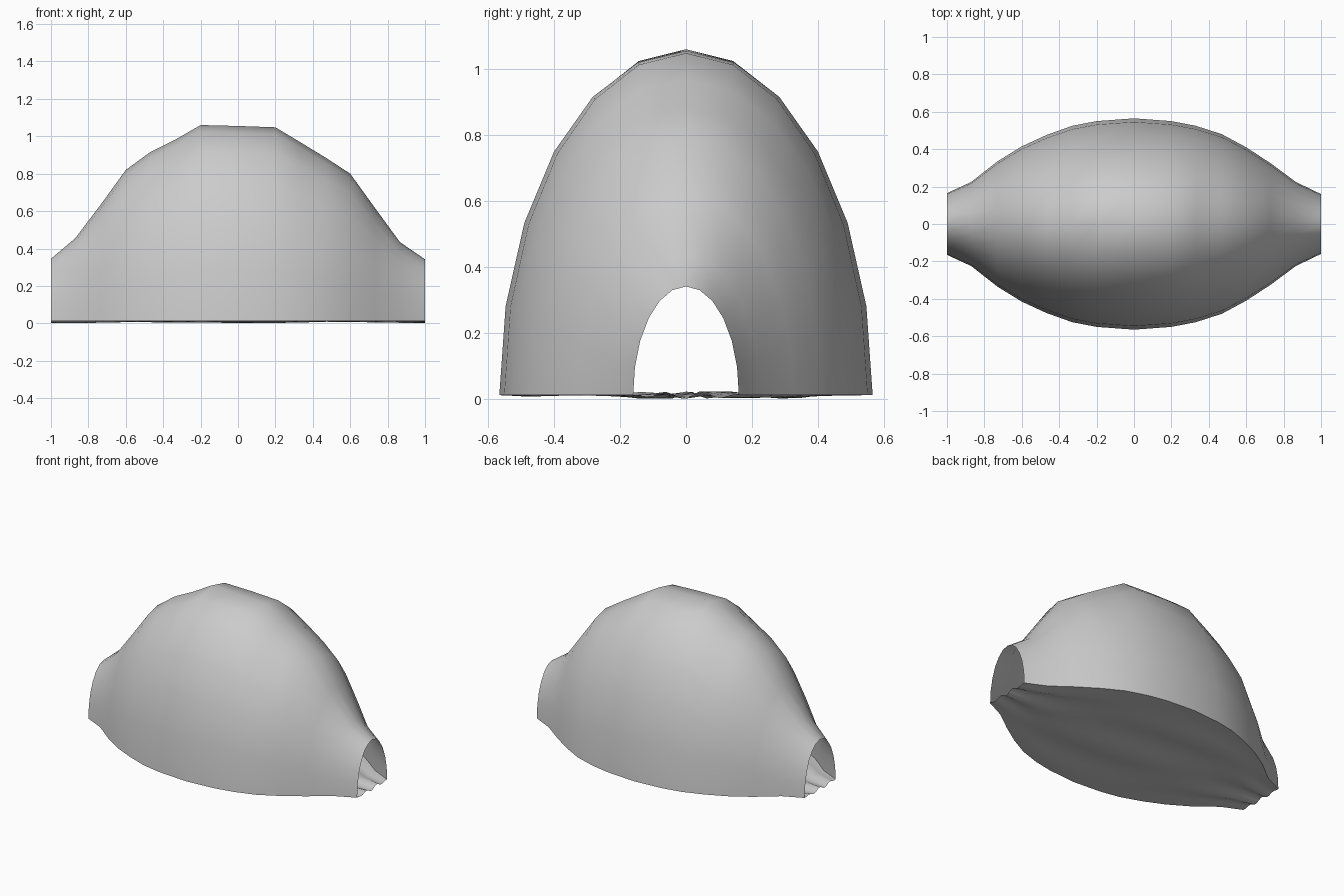
import bpy, bmesh, math

if "Cube" in bpy.data.objects:
    bpy.data.objects.remove(bpy.data.objects["Cube"])

grey = bpy.data.materials.new("plain grey")
grey.use_nodes = True
colour = (0.6, 0.6, 0.6, 1)
grey.diffuse_color = colour
grey.node_tree.nodes["Principled BSDF"].inputs["Base Color"].default_value = colour

# Cross-sections along the length: x, half width, height
SECTIONS = [(-1, .165, .345), (-.87, .225, .455), (-.73, .335, .64), (-.6, .415, .82),
            (-.47, .475, .915), (-.33, .525, .985), (-.2, .55, 1.06), (0, .565, 1.055),
            (.2, .55, 1.048), (.33, .525, .97), (.47, .48, .885), (.6, .41, .8),
            (.73, .325, .62), (.865, .225, .435), (1, .16, .342)]
ARCH_STEPS = 12
FLOOR_STEPS = 16
BASE = 0.013


def skin(name, rows):
    """Join rows of points into a smooth sheet."""
    bm = bmesh.new()
    grid = [[bm.verts.new(p) for p in row] for row in rows]
    for a, b in zip(grid, grid[1:]):
        for i in range(len(a) - 1):
            bm.faces.new((a[i], b[i], b[i + 1], a[i + 1]))
    mesh = bpy.data.meshes.new(name)
    bm.to_mesh(mesh)
    bm.free()
    mesh.materials.append(grey)
    obj = bpy.data.objects.new(name, mesh)
    bpy.context.collection.objects.link(obj)
    bpy.ops.object.select_all(action="DESELECT")
    obj.select_set(True)
    bpy.context.view_layer.objects.active = obj
    bpy.ops.object.shade_smooth_by_angle(angle=math.radians(30))
    return obj


def arch(x, half, height):
    angles = [math.pi * i / ARCH_STEPS for i in range(ARCH_STEPS + 1)]
    return [(x, -half * math.cos(a), BASE + (height - BASE) * math.sin(a)) for a in angles]


def floor_row(x, half):
    """Gently rumpled strip of groundsheet, seen upright from below."""
    row = []
    for i in range(FLOOR_STEPS + 1):
        t = 1 - 2 * i / FLOOR_STEPS
        ripple = math.sin(9 * t + 2 * x) * math.cos(3 * x + t)
        row.append((x, half * t, BASE + 0.012 * ripple * (1 - t ** 4)))
    return row


# Domed shelter with an open arch at each end
skin("shelter_canopy", [arch(*s) for s in SECTIONS])

# Groundsheet
skin("groundsheet", [floor_row(x, half) for x, half, _ in SECTIONS])
